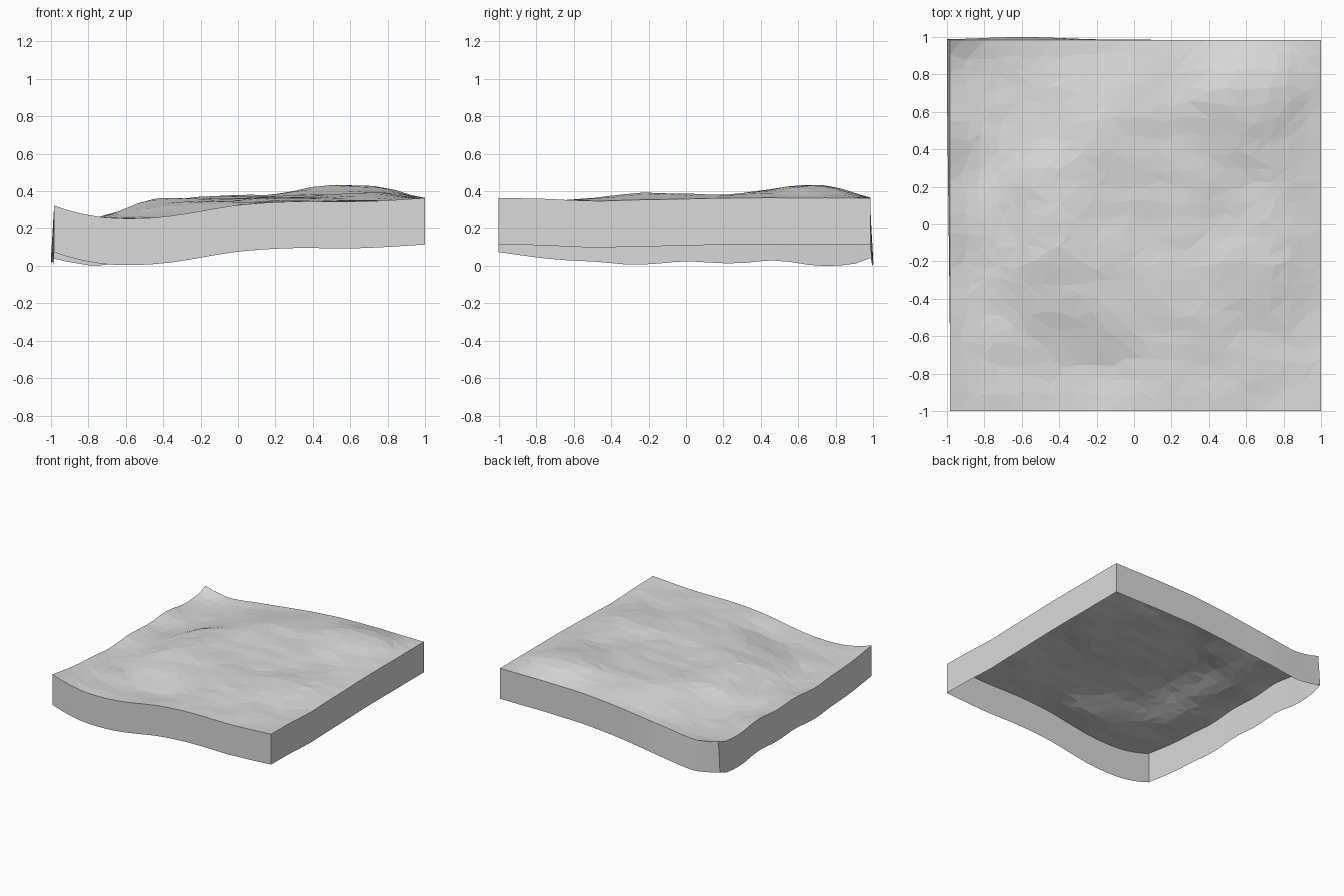
import bpy
import bmesh
import math
import random
from mathutils import Vector, noise

random.seed(4)
if "Cube" in bpy.data.objects:
    bpy.data.objects.remove(bpy.data.objects["Cube"], do_unlink=True)

SEGMENTS = 23
SKIRT_DEPTH = 0.25

# Coarse heights in hundredths: rows run front to back, columns run -x to +x
HEIGHTS = [
    [31.5, 27.3, 26.8, 29.8, 33.8, 35.5, 35.5, 36, 37.5],
    [28, 26.5, 26.8, 29, 33.5, 36, 36, 36, 37],
    [26.5, 26.5, 30.5, 34, 36, 37, 37, 37, 36],
    [24.8, 27, 35, 37, 37, 37.5, 39.5, 40.5, 36.5],
    [26.5, 27.5, 36, 36.5, 37, 37.5, 38, 39.5, 37],
    [25.5, 26, 35, 37, 37.5, 38, 39, 39.5, 37.5],
    [27, 24.5, 31.5, 38, 39, 39.5, 42.3, 42, 37.5],
    [24, 24.7, 30, 34.5, 38, 40, 44.5, 43.8, 37.5],
    [25.5, 24.7, 28.7, 32, 35, 37, 37.5, 37.5, 37.5],
]


def spline(values, t):
    """Smooth curve through evenly spaced values, with t from 0 to 1."""
    last = len(values) - 1
    i = min(int(t * last), last - 1)
    f = t * last - i
    a, b, c, d = (values[min(max(k, 0), last)] for k in range(i - 1, i + 3))
    return b + f / 2 * (c - a + f * (2*a - 5*b + 4*c - d + f * (3*(b - c) + d - a)))


def height(u, v):
    base = spline([spline(row, u) for row in HEIGHTS], v) / 100
    # Raised lips along the -x edge and the back edge near the -x corner
    lip = 0.02 * math.exp(-u * 28) + 0.03 * math.exp(-u * 5 - (1 - v) * 40)
    inside = min(1, 8 * min(u, v, 1 - u, 1 - v))
    rough = noise.noise(Vector((u * 8, v * 13, 2))) * 0.011
    return base + lip + rough * (0.3 + 0.7 * inside)


def make_material(name, colour):
    mat = bpy.data.materials.new(name)
    mat.use_nodes = True
    mat.diffuse_color = colour
    mat.node_tree.nodes["Principled BSDF"].inputs["Base Color"].default_value = colour
    return mat


def make_object(name, bm, mat):
    mesh = bpy.data.meshes.new(name)
    bm.to_mesh(mesh)
    bm.free()
    mesh.materials.append(mat)
    obj = bpy.data.objects.new(name, mesh)
    bpy.context.collection.objects.link(obj)


def jitter(index):
    """Shift inner grid lines a little so the facets look irregular."""
    return random.uniform(-0.28, 0.28) if 0 < index < SEGMENTS else 0


stone = make_material("light_grey_stone", (0.7, 0.7, 0.7, 1))

# Ground surface: a single irregular sheet of facets
ground = bmesh.new()
grid = []
for j in range(SEGMENTS + 1):
    row = []
    for i in range(SEGMENTS + 1):
        u = (i + jitter(i)) / SEGMENTS
        v = (j + jitter(j)) / SEGMENTS
        x = -0.985 + 1.985 * u
        y = -1 + 1.985 * v
        row.append(ground.verts.new((x, y, height(u, v))))
    grid.append(row)
for j in range(SEGMENTS):
    for i in range(SEGMENTS):
        a, b = grid[j][i], grid[j][i + 1]
        c, d = grid[j + 1][i + 1], grid[j + 1][i]
        # Fold each cell along its flatter diagonal
        if abs(a.co.z - c.co.z) < abs(b.co.z - d.co.z):
            ground.faces.new((a, b, c))
            ground.faces.new((a, c, d))
        else:
            ground.faces.new((a, b, d))
            ground.faces.new((b, c, d))

# Border loop, counter-clockwise seen from above
border = [v.co.copy() for v in grid[0]]
border += [row[-1].co.copy() for row in grid[1:]]
border += [v.co.copy() for v in reversed(grid[-1][:-1])]
border += [row[0].co.copy() for row in reversed(grid[1:-1])]
lowest = min(p.z for p in border) - SKIRT_DEPTH


def skirt_foot(p):
    """Point below the border, flared out toward the back -x corner."""
    foot = p - Vector((0, 0, SKIRT_DEPTH))
    if p.x < -0.98:
        foot.x -= 0.015 * min(1, max(0, (p.y + 0.5) / 1.2))
    if p.y > 0.98:
        foot.y += 0.015 * math.exp(-((p.x + 0.6) / 0.3) ** 2)
    return foot


# Skirt walls: a strip hanging from the border, open underneath
skirt = bmesh.new()
rim = [skirt.verts.new(p) for p in border]
feet = [skirt.verts.new(skirt_foot(p)) for p in border]
for k in range(len(border)):
    n = (k + 1) % len(border)
    skirt.faces.new((rim[k], feet[k], feet[n], rim[n]))

# Stand both parts on the floor
for name, bm in (("ground_surface", ground), ("skirt_walls", skirt)):
    for vert in bm.verts:
        vert.co.z -= lowest
    bm.normal_update()
    make_object(name, bm, stone)
